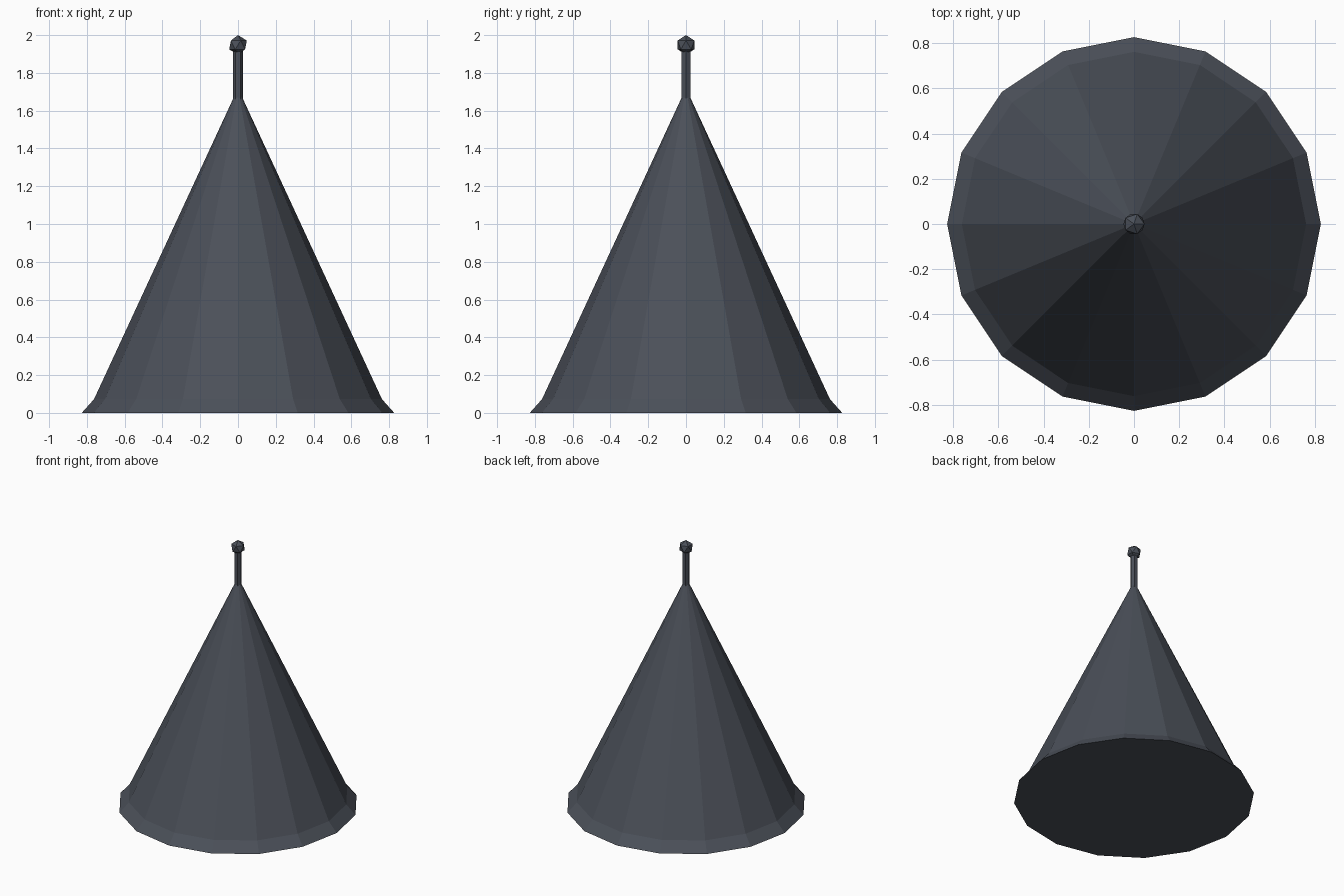
import bpy
import bmesh
from math import cos, sin, tau

if "Cube" in bpy.data.objects:
    bpy.data.objects.remove(bpy.data.objects["Cube"])


def lathe(name, profile, sides):
    """Flat-faced closed solid from (radius, z) rings, first corner on +x."""
    bm = bmesh.new()
    rings = [[bm.verts.new((r * cos(tau * i / sides), r * sin(tau * i / sides), z))
              for i in range(sides)] for r, z in profile]
    for low, high in zip(rings, rings[1:]):
        for i in range(sides):
            j = (i + 1) % sides
            bm.faces.new((low[i], low[j], high[j], high[i]))
    bm.faces.new(rings[0][::-1])
    bm.faces.new(rings[-1])
    mesh = bpy.data.meshes.new(name)
    bm.to_mesh(mesh)
    bm.free()
    obj = bpy.data.objects.new(name, mesh)
    bpy.context.collection.objects.link(obj)
    return obj


# Dark slate colour shared by all parts
slate = bpy.data.materials.new("dark_slate")
slate.diffuse_color = (0.07, 0.08, 0.10, 1)
slate.use_nodes = True
slate.node_tree.nodes["Principled BSDF"].inputs["Base Color"].default_value = slate.diffuse_color

# Conical roof with flared eave
roof = lathe("roof_cone", [(0.827, 0), (0.762, 0.073), (0.018, 1.68)], 16)

# Hexagonal finial rod
rod = lathe("finial_rod", [(0.026, 1.6), (0.026, 1.93)], 6)

# Faceted finial ball
bpy.ops.mesh.primitive_ico_sphere_add(subdivisions=1, radius=0.052, location=(0, 0, 1.948))
ball = bpy.context.object
ball.name = "finial_ball"

for part in (roof, rod, ball):
    part.data.materials.append(slate)
